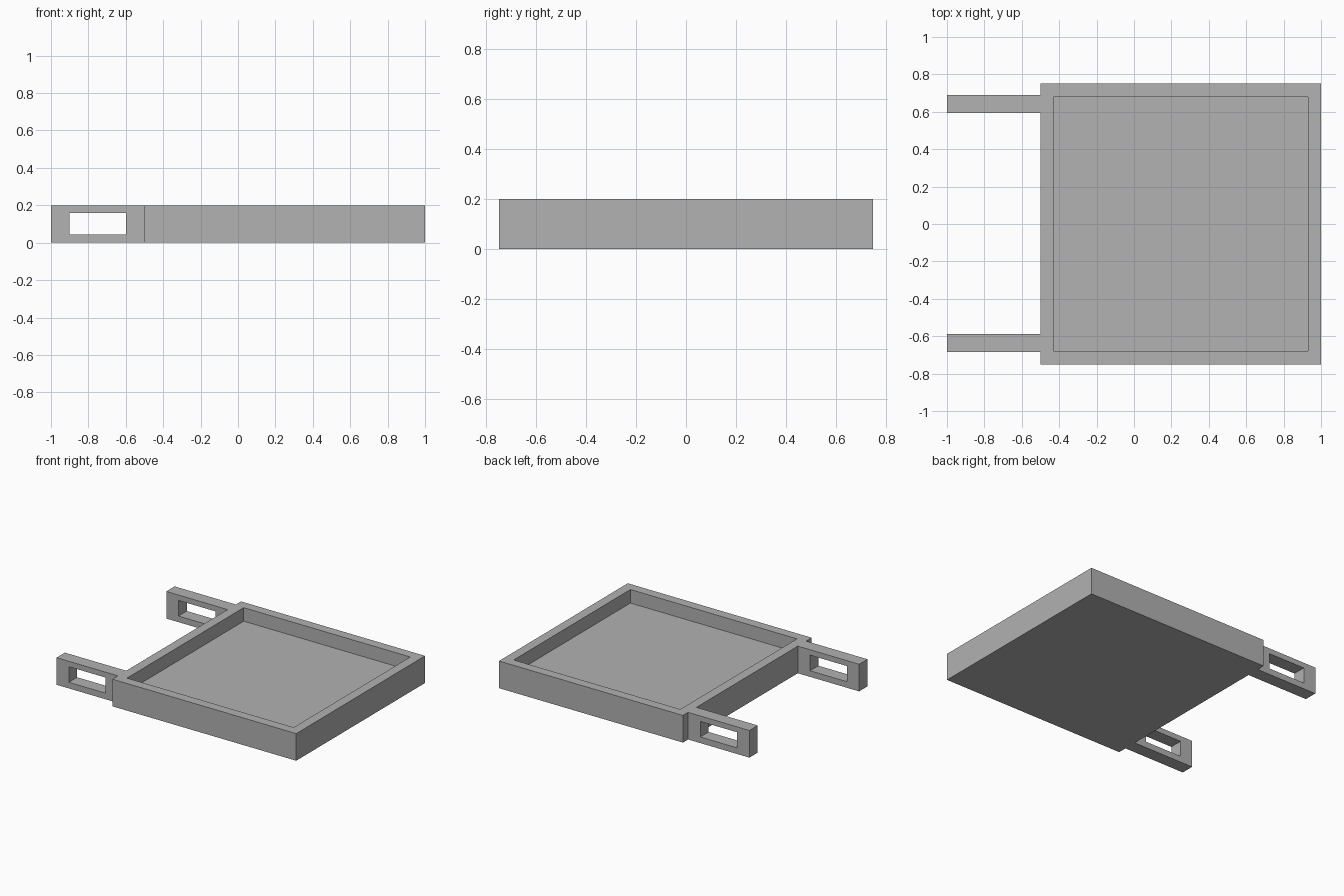
import bpy
import bmesh

cube = bpy.data.objects.get("Cube")
if cube:
    bpy.data.objects.remove(cube)

grey = bpy.data.materials.new("plain grey")
grey.use_nodes = True
COLOUR = (0.445, 0.445, 0.445, 1)
grey.diffuse_color = COLOUR
grey.node_tree.nodes["Principled BSDF"].inputs["Base Color"].default_value = COLOUR

HEIGHT = 0.2


def finish(name, bm):
    bmesh.ops.recalc_face_normals(bm, faces=bm.faces)
    mesh = bpy.data.meshes.new(name)
    bm.to_mesh(mesh)
    bm.free()
    mesh.materials.append(grey)
    obj = bpy.data.objects.new(name, mesh)
    bpy.context.collection.objects.link(obj)
    return obj


# Square tray with a shallow recess sunk into its top
def make_tray(x0, x1, half_depth, rim, recess):
    bm = bmesh.new()
    base = bm.faces.new([bm.verts.new((x, y, 0)) for x, y in (
        (x0, -half_depth), (x1, -half_depth), (x1, half_depth), (x0, half_depth))])
    out = bmesh.ops.extrude_face_region(bm, geom=[base], use_keep_orig=True)
    verts = [v for v in out["geom"] if isinstance(v, bmesh.types.BMVert)]
    bmesh.ops.translate(bm, verts=verts, vec=(0, 0, HEIGHT))
    bmesh.ops.recalc_face_normals(bm, faces=bm.faces)
    top = max(bm.faces, key=lambda f: f.calc_center_median().z)
    bmesh.ops.inset_individual(bm, faces=[top], thickness=rim)
    floor = bmesh.ops.extrude_face_region(bm, geom=[top])
    verts = [v for v in floor["geom"] if isinstance(v, bmesh.types.BMVert)]
    bmesh.ops.translate(bm, verts=verts, vec=(0, 0, -recess))
    if top.is_valid:
        bmesh.ops.delete(bm, geom=[top], context="FACES_ONLY")
    return finish("tray", bm)


# Flat arm with a rectangular slot running through it front to back
def make_arm(name, y0, y1):
    bm = bmesh.new()

    def ring(x0, x1, z0, z1, y):
        return [bm.verts.new((x, y, z)) for x, z in
                ((x0, z0), (x1, z0), (x1, z1), (x0, z1))]

    outer = [ring(-1, -0.5, 0, HEIGHT, y) for y in (y0, y1)]
    slot = [ring(-0.9, -0.6, 0.045, 0.16, y) for y in (y0, y1)]
    for a, b in (outer, slot, (outer[0], slot[0]), (outer[1], slot[1])):
        for i in range(4):
            j = (i + 1) % 4
            bm.faces.new((a[i], a[j], b[j], b[i]))
    return finish(name, bm)


make_tray(-0.5, 1, 0.75, 0.1, 0.1)
make_arm("front_arm", -0.685, -0.588)
make_arm("back_arm", 0.593, 0.69)
